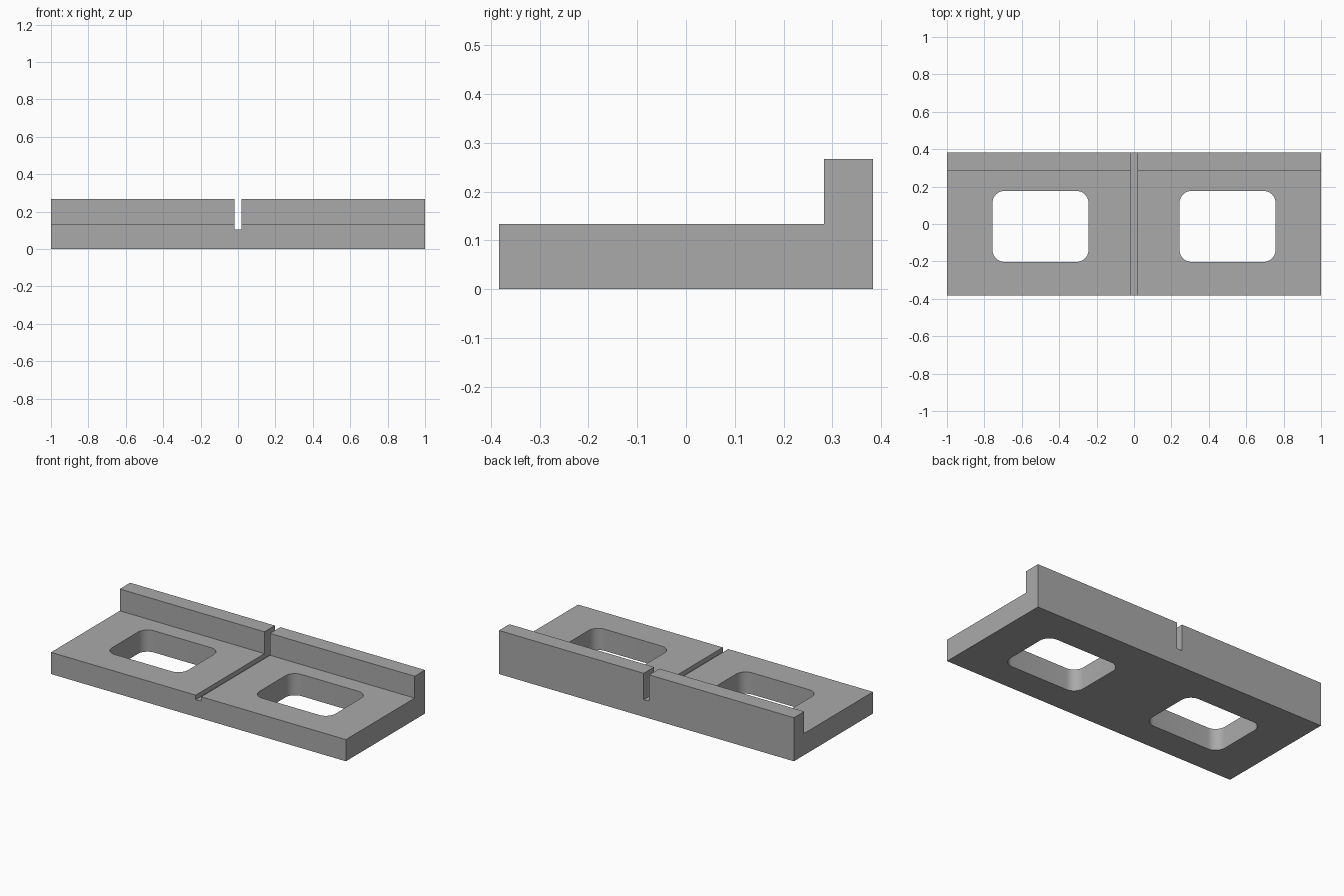
import bpy, bmesh
from math import radians

cube = bpy.data.objects.get("Cube")
if cube:
    bpy.data.objects.remove(cube, do_unlink=True)

grey = bpy.data.materials.new("plain grey")
grey.use_nodes = True
colour = (0.4, 0.4, 0.4, 1)
grey.diffuse_color = colour
grey.node_tree.nodes["Principled BSDF"].inputs["Base Color"].default_value = colour

DEPTH, RAIL_Y = 0.383, 0.283
PLATE_Z, RAIL_Z, SLOT_Z = 0.133, 0.267, 0.105
SLOT_HALF = 0.0185


def prism(name, points, direction):
    """Extrude a closed outline along a direction."""
    bm = bmesh.new()
    face = bm.faces.new([bm.verts.new(p) for p in points])
    grown = bmesh.ops.extrude_face_region(bm, geom=[face])["geom"]
    verts = [g for g in grown if isinstance(g, bmesh.types.BMVert)]
    bmesh.ops.translate(bm, verts=verts, vec=direction)
    bmesh.ops.recalc_face_normals(bm, faces=bm.faces)
    mesh = bpy.data.meshes.new(name)
    bm.to_mesh(mesh)
    bm.free()
    mesh.materials.append(grey)
    obj = bpy.data.objects.new(name, mesh)
    bpy.context.collection.objects.link(obj)
    return obj


def box(name, low, high):
    (x0, y0, z0), (x1, y1, z1) = low, high
    return prism(name, [(x0, y0, z0), (x1, y0, z0), (x1, y1, z0), (x0, y1, z0)],
                 (0, 0, z1 - z0))


# L-shaped plate with a raised rail along the back
profile = [(-DEPTH, 0), (DEPTH, 0), (DEPTH, RAIL_Z), (RAIL_Y, RAIL_Z),
           (RAIL_Y, PLATE_Z), (-DEPTH, PLATE_Z)]
base = prism("base_plate", [(-1, y, z) for y, z in profile], (2, 0, 0))

# Cutters: central slot and two rounded windows
cutters = [box("slot_cutter", (-SLOT_HALF, -1, SLOT_Z), (SLOT_HALF, 1, 1))]
for side, x in (("right", -0.5), ("left", 0.5)):
    window = box(side + "_window_cutter", (x - 0.257, -0.203, -0.1), (x + 0.257, 0.177, 0.5))
    bm = bmesh.new()
    bm.from_mesh(window.data)
    corners = [e for e in bm.edges if abs(e.verts[0].co.z - e.verts[1].co.z) > 0.1]
    bmesh.ops.bevel(bm, geom=corners, offset=0.065, segments=10, profile=0.5,
                    affect='EDGES')
    bm.to_mesh(window.data)
    bm.free()
    cutters.append(window)

bpy.ops.object.select_all(action='DESELECT')
bpy.context.view_layer.objects.active = base
base.select_set(True)
for cutter in cutters:
    cutter.hide_render = True
    cut = base.modifiers.new(cutter.name, 'BOOLEAN')
    cut.operation = 'DIFFERENCE'
    cut.solver = 'EXACT'
    cut.object = cutter
    bpy.ops.object.modifier_apply(modifier=cut.name)
    bpy.data.objects.remove(cutter, do_unlink=True)

bpy.ops.object.shade_smooth_by_angle(angle=radians(30))
